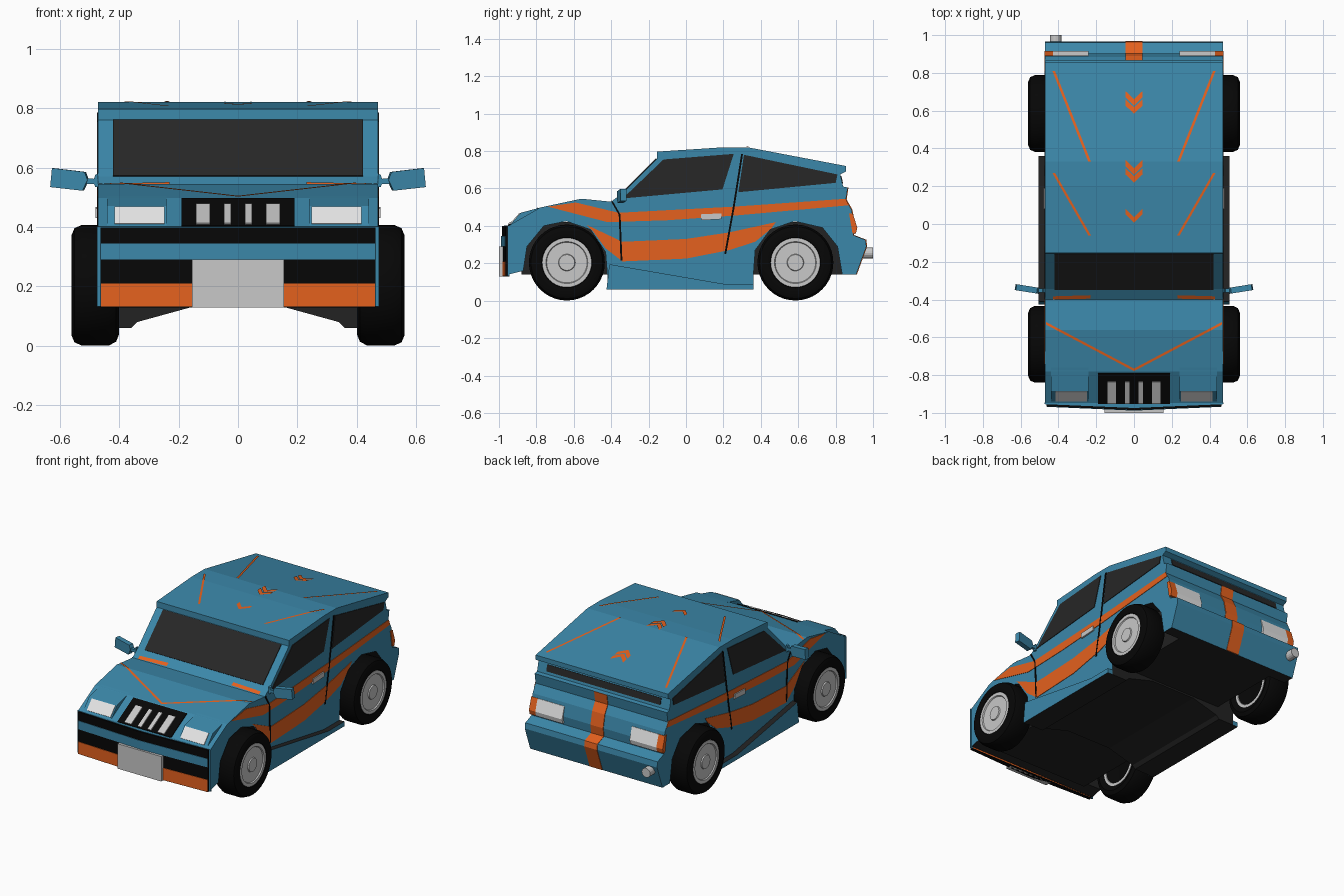
import bpy, bmesh, math
from mathutils import Matrix

if "Cube" in bpy.data.objects:
    bpy.data.objects.remove(bpy.data.objects["Cube"])


def material(name, r, g, b):
    m = bpy.data.materials.new(name)
    m.use_nodes = True
    m.diffuse_color = (r, g, b, 1)
    m.node_tree.nodes["Principled BSDF"].inputs["Base Color"].default_value = (r, g, b, 1)
    return m


BLUE = material("body blue", 0.044, 0.245, 0.4)
ORANGE = material("stripe orange", 0.78, 0.12, 0.013)
BLACK = material("trim black", 0.002, 0.002, 0.002)
UNDER = material("underbody black", 0.016, 0.016, 0.016)
GLASS = material("dark glass", 0.02, 0.02, 0.02)
GREY = material("metal grey", 0.58, 0.58, 0.58)
LAMP = material("lamp white", 0.78, 0.78, 0.78)


def finish(name, bm, mats, rule=None, mirror=False):
    bmesh.ops.recalc_face_normals(bm, faces=bm.faces)
    bm.normal_update()
    if rule:
        for f in bm.faces:
            f.material_index = rule(f.normal, f.calc_center_median())
    me = bpy.data.meshes.new(name)
    bm.to_mesh(me)
    bm.free()
    for m in mats:
        me.materials.append(m)
    ob = bpy.data.objects.new(name, me)
    bpy.context.collection.objects.link(ob)
    if mirror:
        ob.modifiers.new("mirror", 'MIRROR')
    return ob


def prism(name, pts, a, b, mats, axis='x', rule=None, mirror=False):
    """Extrude a closed outline from a to b along an axis."""
    place = {'x': lambda u, v, w: (w, u, v),
             'y': lambda u, v, w: (u, w, v),
             'z': lambda u, v, w: (u, v, w)}[axis]
    bm = bmesh.new()
    lo = [bm.verts.new(place(u, v, a)) for u, v in pts]
    hi = [bm.verts.new(place(u, v, b)) for u, v in pts]
    bm.faces.new(lo)
    bm.faces.new(hi)
    for i in range(len(pts)):
        j = (i + 1) % len(pts)
        bm.faces.new((lo[i], lo[j], hi[j], hi[i]))
    return finish(name, bm, mats, rule, mirror)


def ribbon(name, path, shift, a, b, mat, mirror=False):
    """Thin band following a path in the side plane."""
    back = [(y + shift[0], z + shift[1]) for y, z in reversed(path)]
    return prism(name, path + back, a, b, [mat], mirror=mirror)


def slab(name, p, q, thick, a, b, mat, mirror=False):
    """Flat plate standing off a sloping panel."""
    dy, dz = q[0] - p[0], q[1] - p[1]
    k = thick / math.hypot(dy, dz)
    return ribbon(name, [p, q], (-dz * k, dy * k), a, b, mat, mirror)


def lathe(name, profile, centre, side, mats, steps=40):
    """Revolve (radius, x) points about the wheel axle."""
    bm = bmesh.new()
    rings = []
    for r, x in profile:
        rings.append([bm.verts.new((side * x, centre[0] + r * math.cos(t), centre[1] + r * math.sin(t)))
                      for t in (math.tau * i / steps for i in range(steps))])
    for p, q in zip(rings, rings[1:]):
        for i in range(steps):
            j = (i + 1) % steps
            bm.faces.new((p[i], p[j], q[j], q[i]))
    bm.faces.new(rings[0])
    bm.faces.new(rings[-1])
    ob = finish(name, bm, mats)
    bpy.ops.object.select_all(action='DESELECT')
    ob.select_set(True)
    bpy.context.view_layer.objects.active = ob
    bpy.ops.object.shade_smooth_by_angle(angle=math.radians(35))


# Body shell: one side profile with both wheel arches
W = 0.47
top = [(-0.95, 0.40), (-0.78, 0.498), (-0.56, 0.545), (-0.41, 0.53), (-0.4, 0.53), (-0.345, 0.57),
       (-0.155, 0.76), (-0.154, 0.797), (0.2, 0.82), (0.33, 0.82), (0.855, 0.72)]
tail = [(0.855, 0.69), (0.825, 0.675), (0.84, 0.61), (0.865, 0.605), (0.855, 0.54),
        (0.885, 0.487), (0.902, 0.405), (0.895, 0.35), (0.96, 0.325), (0.965, 0.29), (0.91, 0.14)]
rear_arch = [(0.835, 0.14), (0.81, 0.29), (0.73, 0.39), (0.58, 0.425), (0.45, 0.38), (0.37, 0.27), (0.36, 0.13)]
front_arch = [(-0.42, 0.13), (-0.43, 0.26), (-0.51, 0.38), (-0.64, 0.425), (-0.76, 0.4), (-0.85, 0.29), (-0.87, 0.16)]


def body_rule(n, c):
    inside = abs(n.x) < 0.5 and c.z < 0.43
    return int(inside and (-0.88 < c.y < 0.87 or n.z < -0.7))


prism("body_shell", top + tail + rear_arch + front_arch + [(-0.95, 0.14)], -W, W, [BLUE, UNDER], rule=body_rule)
prism("wheel_well_core", [(-0.88, 0.14), (0.85, 0.14), (0.85, 0.42), (-0.88, 0.42)], -0.35, 0.35, [UNDER])
prism("floor_rail", [(0.14, 0.135), (0.34, 0.08), (0.36, 0.06), (W, 0.06), (W, 0.14)], -0.42, 0.36,
      [UNDER, BLUE], 'y', lambda n, c: int(n.x > 0.9), True)
prism("side_skirt", [(-0.425, 0.06), (-0.41, 0.195), (0.2, 0.09), (0.36, 0.09), (0.36, 0.06)], W, 0.505,
      [BLUE, UNDER], rule=lambda n, c: int(abs(n.z) > 0.5), mirror=True)

# Glass
slab("windscreen", (-0.345, 0.57), (-0.157, 0.758), 0.005, -0.42, 0.42, GLASS)
slab("rear_window", (0.827, 0.667), (0.836, 0.626), 0.004, -0.405, 0.405, GLASS)
prism("door_window", [(-0.34, 0.545), (-0.12, 0.755), (0.255, 0.785), (0.195, 0.595), (-0.3, 0.55)],
      W, W + 0.004, [GLASS], mirror=True)
prism("quarter_window", [(0.31, 0.78), (0.81, 0.675), (0.8, 0.63), (0.28, 0.58)], W, W + 0.004, [GLASS], mirror=True)

# Side stripes, door seams and handles
prism("upper_stripe", [(-0.74, 0.503), (-0.59, 0.525), (-0.36, 0.47), (0.26, 0.503), (0.855, 0.545),
                       (0.87, 0.51), (0.26, 0.455), (-0.1, 0.43), (-0.42, 0.42)],
      W, W + 0.003, [ORANGE], mirror=True)
prism("lower_stripe", [(-0.53, 0.405), (-0.34, 0.315), (0, 0.33), (0.23, 0.365), (0.48, 0.42),
                       (0.455, 0.385), (0.37, 0.315), (0.23, 0.27), (0, 0.225), (-0.34, 0.21), (-0.43, 0.28),
                       (-0.5, 0.375)],
      W, W + 0.003, [ORANGE], mirror=True)
ribbon("front_door_seam", [(-0.4, 0.53), (-0.36, 0.46), (-0.35, 0.215)], (0.01, 0), W, W + 0.004, BLACK, True)
ribbon("rear_door_seam", [(0.295, 0.785), (0.25, 0.5), (0.205, 0.25)], (0.01, 0), W, W + 0.004, BLACK, True)
prism("door_handle", [(0.08, 0.43), (0.19, 0.436), (0.19, 0.467), (0.08, 0.462)], W, 0.48, [GREY], mirror=True)

# Nose: grille, slats, headlamps
slab("grille", (-0.95, 0.4), (-0.788, 0.493), 0.006, -0.19, 0.19, BLACK)
for name, a, b in (("outer_slat", 0.094, 0.141), ("inner_slat", 0.023, 0.047)):
    slab(name, (-0.945, 0.403), (-0.83, 0.469), 0.012, a, b, GREY, True)
prism("headlamp_housing", [(-0.95, 0.395), (-0.94, 0.406), (-0.884, 0.47), (-0.76, 0.503)], 0.24, 0.44,
      [BLUE], mirror=True)
slab("headlamp", (-0.937, 0.409), (-0.887, 0.466), 0.005, 0.248, 0.416, LAMP, True)


# Front bumper: blue core, black face, coloured bands and blank plate
def bumper(name, z0, z1, h, out, mat):
    prism(name, [(-h, -0.945), (-h, -0.965 - out), (0, -0.985 - out), (h, -0.965 - out), (h, -0.945)],
          z0, z1, [mat], 'z')


bumper("bumper_core", 0.132, 0.401, 0.474, -0.011, BLUE)
bumper("bumper_face", 0.13, 0.399, 0.462, 0, BLACK)
bumper("bumper_blue_band", 0.29, 0.345, 0.46, 0.003, BLUE)
bumper("bumper_orange_band", 0.132, 0.21, 0.46, 0.003, ORANGE)
prism("front_plate", [(-1, 0.13), (-1, 0.29), (-0.96, 0.29), (-0.96, 0.13)], -0.155, 0.155, [GREY])

# Tail: lamps, centre stripe, exhaust
lamp = [(0.872, 0.466), (0.892, 0.466), (0.916, 0.39), (0.908, 0.36), (0.89, 0.36)]
prism("tail_lamp", lamp, 0.24, 0.43, [LAMP], mirror=True)
prism("tail_indicator", lamp, 0.43, 0.475, [ORANGE], mirror=True)
ribbon("tail_stripe", tail[3:], (0.004, 0.001), -0.045, 0.045, ORANGE)
prism("exhaust", [(-0.415 + 0.03 * math.cos(i * math.tau / 16), 0.255 + 0.03 * math.sin(i * math.tau / 16))
                  for i in range(16)], 0.9, 1.0, [GREY], 'y')

# Door mirrors, turned slightly backwards
head = prism("mirror_head", [(0.624, 0.598), (0.513, 0.585), (0.503, 0.558), (0.52, 0.522), (0.63, 0.534)],
             -0.36, -0.328, [BLUE], 'y', mirror=True)
pivot = Matrix.Translation((0.565, -0.344, 0))
head.data.transform(pivot @ Matrix.Rotation(math.radians(9), 4, 'Z') @ pivot.inverted())
prism("mirror_stalk", [(W, 0.535), (W, 0.58), (0.48, 0.575), (0.484, 0.562), (0.515, 0.565), (0.515, 0.545),
                       (0.484, 0.545), (0.48, 0.535)], -0.362, -0.342, [BLUE], 'y', mirror=True)


# Painted lines draped over the roof and hood
def height(y):
    for (y0, z0), (y1, z1) in zip(top, top[1:]):
        if y0 <= y <= y1:
            return z0 + (z1 - z0) * (y - y0) / (y1 - y0)
    return top[0][1]


def painted_line(name, a, b, off, steps=24):
    bm = bmesh.new()
    rows = []
    for i in range(steps + 1):
        x, y = (a[k] + (b[k] - a[k]) * i / steps for k in (0, 1))
        rows.append([bm.verts.new((x + s * off[0], y + s * off[1], height(y + s * off[1]) + 0.004))
                     for s in (-1, 1)])
    for p, q in zip(rows, rows[1:]):
        bm.faces.new((p[0], p[1], q[1], q[0]))
    bm.normal_update()
    if bm.faces[:][0].normal.z < 0:
        bmesh.ops.reverse_faces(bm, faces=bm.faces)
    me = bpy.data.meshes.new(name)
    bm.to_mesh(me)
    bm.free()
    me.materials.append(ORANGE)
    ob = bpy.data.objects.new(name, me)
    bpy.context.collection.objects.link(ob)
    ob.modifiers.new("mirror", 'MIRROR')


painted_line("rear_roof_line", (0.425, 0.81), (0.235, 0.33), (0.007, 0))
painted_line("front_roof_line", (0.425, 0.27), (0.235, -0.06), (0.007, 0))
painted_line("hood_line", (0.467, -0.525), (0, -0.772), (0, 0.007))
painted_line("cowl_line", (0.43, -0.392), (0.23, -0.386), (0, 0.009))
for tip, half in ((0.6, 0.017), (0.643, 0.017), (0.235, 0.017), (0.278, 0.017), (0.022, 0.015)):
    painted_line("roof_chevron", (0.046, tip + 0.045), (0, tip), (0, half), 6)

# Wheels
tyre = [(0.13, 0.415), (0.165, 0.4), (0.19, 0.41), (0.203, 0.435), (0.203, 0.525), (0.192, 0.55),
        (0.168, 0.56), (0.135, 0.555), (0.13, 0.54)]
rim = [(0.04, 0.43), (0.1, 0.43), (0.115, 0.412), (0.132, 0.412), (0.132, 0.553), (0.112, 0.553), (0.108, 0.546),
       (0.045, 0.546), (0.042, 0.553), (0.02, 0.553)]
for end, y in (("front", -0.637), ("rear", 0.585)):
    for side, label in ((1, "left"), (-1, "right")):
        lathe(f"{end}_{label}_tyre", tyre, (y, 0.204), side, [BLACK])
        lathe(f"{end}_{label}_rim", rim, (y, 0.204), side, [GREY])
